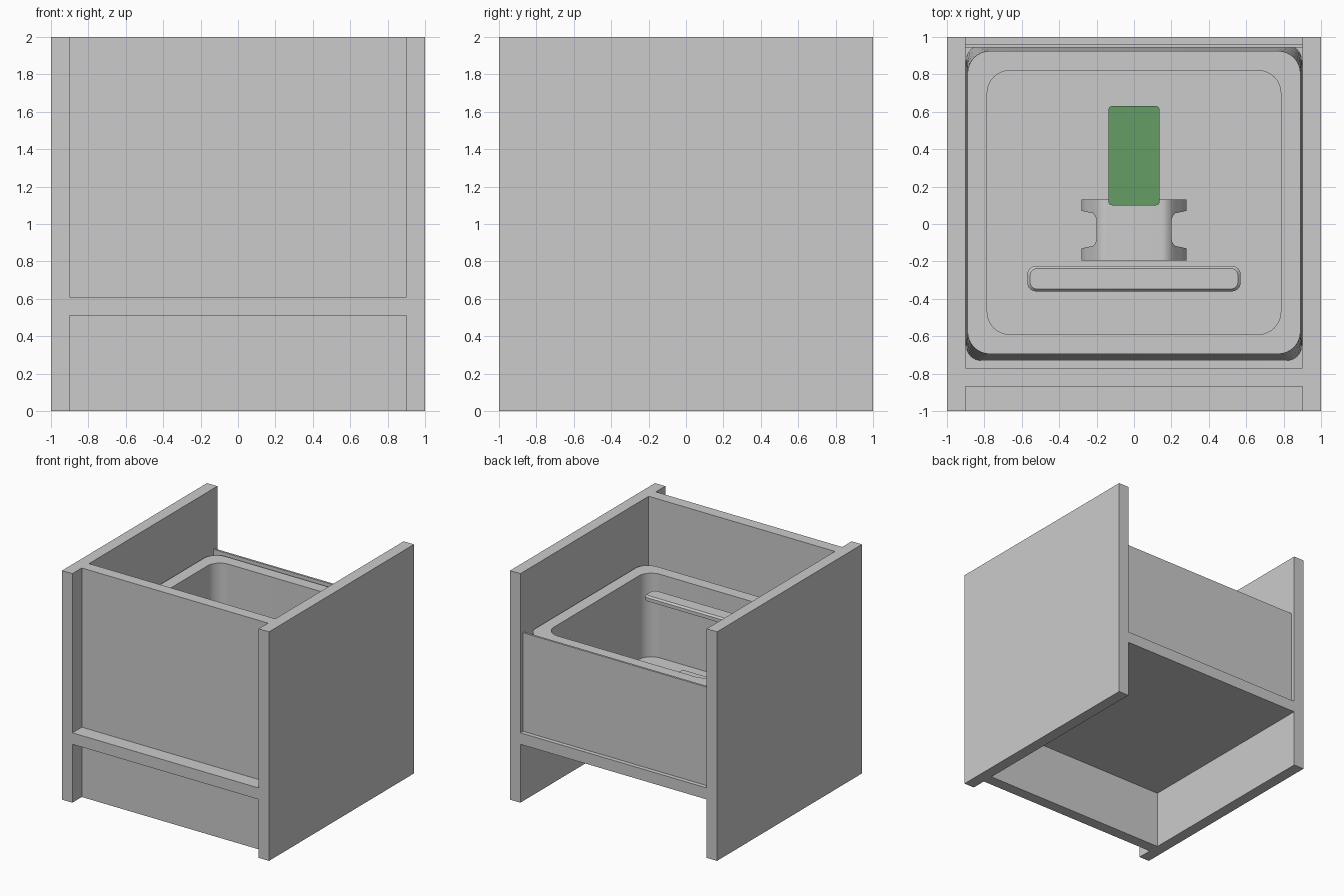
import bpy, bmesh, math

old = bpy.data.objects.get("Cube")
if old:
    bpy.data.objects.remove(old, do_unlink=True)


def material(name, rgb):
    m = bpy.data.materials.new(name)
    m.use_nodes = True
    m.diffuse_color = (*rgb, 1)
    m.node_tree.nodes["Principled BSDF"].inputs["Base Color"].default_value = (*rgb, 1)
    return m


GREY = material("light grey", (0.6, 0.6, 0.6))
GREEN = material("leaf green", (0.13, 0.34, 0.13))


def finish(name, bm, mat):
    bmesh.ops.recalc_face_normals(bm, faces=bm.faces)
    me = bpy.data.meshes.new(name)
    bm.to_mesh(me)
    bm.free()
    me.materials.append(mat)
    ob = bpy.data.objects.new(name, me)
    bpy.context.collection.objects.link(ob)
    bpy.ops.object.select_all(action="DESELECT")
    ob.select_set(True)
    bpy.context.view_layer.objects.active = ob
    bpy.ops.object.shade_smooth_by_angle(angle=math.radians(35))
    return ob


def box(name, x0, x1, y0, y1, z0, z1, mat=GREY):
    bm = bmesh.new()
    bmesh.ops.create_cube(bm, size=1)
    for v in bm.verts:
        v.co = ((x0 + x1) / 2 + v.co.x * (x1 - x0),
                (y0 + y1) / 2 + v.co.y * (y1 - y0),
                (z0 + z1) / 2 + v.co.z * (z1 - z0))
    return finish(name, bm, mat)


def rounded_rect(hx, y0, y1, r, z, steps=8):
    pts = []
    corners = ((hx - r, y1 - r), (r - hx, y1 - r), (r - hx, y0 + r), (hx - r, y0 + r))
    for q, (cx, cy) in enumerate(corners):
        for i in range(steps + 1):
            a = math.pi / 2 * (q + i / steps)
            pts.append((cx + r * math.cos(a), cy + r * math.sin(a), z))
    return pts


def loft(name, sections, mat=GREY):
    """Skin between stacked outlines and cap both ends."""
    bm = bmesh.new()
    rings = [[bm.verts.new(p) for p in s] for s in sections]
    n = len(rings[0])
    for a, b in zip(rings, rings[1:]):
        for i in range(n):
            j = (i + 1) % n
            bm.faces.new((a[i], a[j], b[j], b[i]))
    bm.faces.new(rings[0])
    bm.faces.new(rings[-1])
    return finish(name, bm, mat)


# Cabinet carcass
for name, s in (("left_side_panel", 1), ("right_side_panel", -1)):
    box(name, min(s * 0.9, s), max(s * 0.9, s), -1, 1, 0, 2)
box("shelf", -0.9, 0.9, -1, 1, 0.51, 0.61)
box("front_panel", -0.9, 0.9, -0.87, -0.77, 0.61, 2)
box("kick_panel", -0.9, 0.9, -0.87, -0.77, 0, 0.51)

# Open bin with a flat rim and rounded corners, and its flat back plate
loft("bin", [
    rounded_rect(0.897, -0.73, 0.955, 0.08, 0.612),
    rounded_rect(0.89, -0.695, 0.925, 0.12, 1.45),
    rounded_rect(0.785, -0.59, 0.82, 0.12, 1.45),
    rounded_rect(0.785, -0.59, 0.82, 0.12, 0.72),
])
box("bin_back_plate", -0.9, 0.9, 0.945, 0.963, 0.61, 1.47)

# Long rounded bar near the rim
loft("cross_bar", [
    rounded_rect(0.57, -0.36, -0.225, 0.045, 1.39),
    rounded_rect(0.57, -0.36, -0.225, 0.045, 1.42),
    rounded_rect(0.555, -0.347, -0.238, 0.035, 1.435),
])


# Arched saddle on the bin floor, sides sloping down and notched
def saddle_height(x):
    t = max(0.0, abs(x) - 0.15)
    return 0.90 - (t * t / 0.1 if t < 0.05 else 0.025 + (t - 0.05) * 1.5)


def half_width(y):
    d = 0.10 - abs(y + 0.03)
    if d <= 0:
        return 0.28
    r = 0.055
    return 0.28 - (0.025 + r * math.sqrt(max(0, 1 - (1 - min(d / r, 1)) ** 2)))


bm = bmesh.new()
ys = [-0.195, -0.1301] + [-0.13 + 0.2 * i / 16 for i in range(17)] + [0.0701, 0.13]
ts = [0, 0.15, 0.16, 0.17, 0.18, 0.19, 0.2]
rows = []
for y in ys:
    w = half_width(y)
    half = ts + [0.2 + (w - 0.2) * k / 3 for k in (1, 2, 3)]
    xs = [-x for x in reversed(half[1:])] + half
    rows.append([bm.verts.new((x, y, saddle_height(x))) for x in xs])
for a, b in zip(rows, rows[1:]):
    for i in range(len(a) - 1):
        bm.faces.new((a[i], a[i + 1], b[i + 1], b[i]))
# Close the saddle down to the floor
ext = bmesh.ops.extrude_face_region(bm, geom=bm.faces[:], use_keep_orig=True)
for g in ext["geom"]:
    if isinstance(g, bmesh.types.BMVert):
        g.co.z = 0.721
finish("saddle", bm, GREY)

# Green block resting against the saddle
loft("green_block", [
    rounded_rect(0.137, 0.1, 0.63, 0.02, 0.721, 4),
    rounded_rect(0.137, 0.1, 0.63, 0.02, 0.94, 4),
], GREEN)
